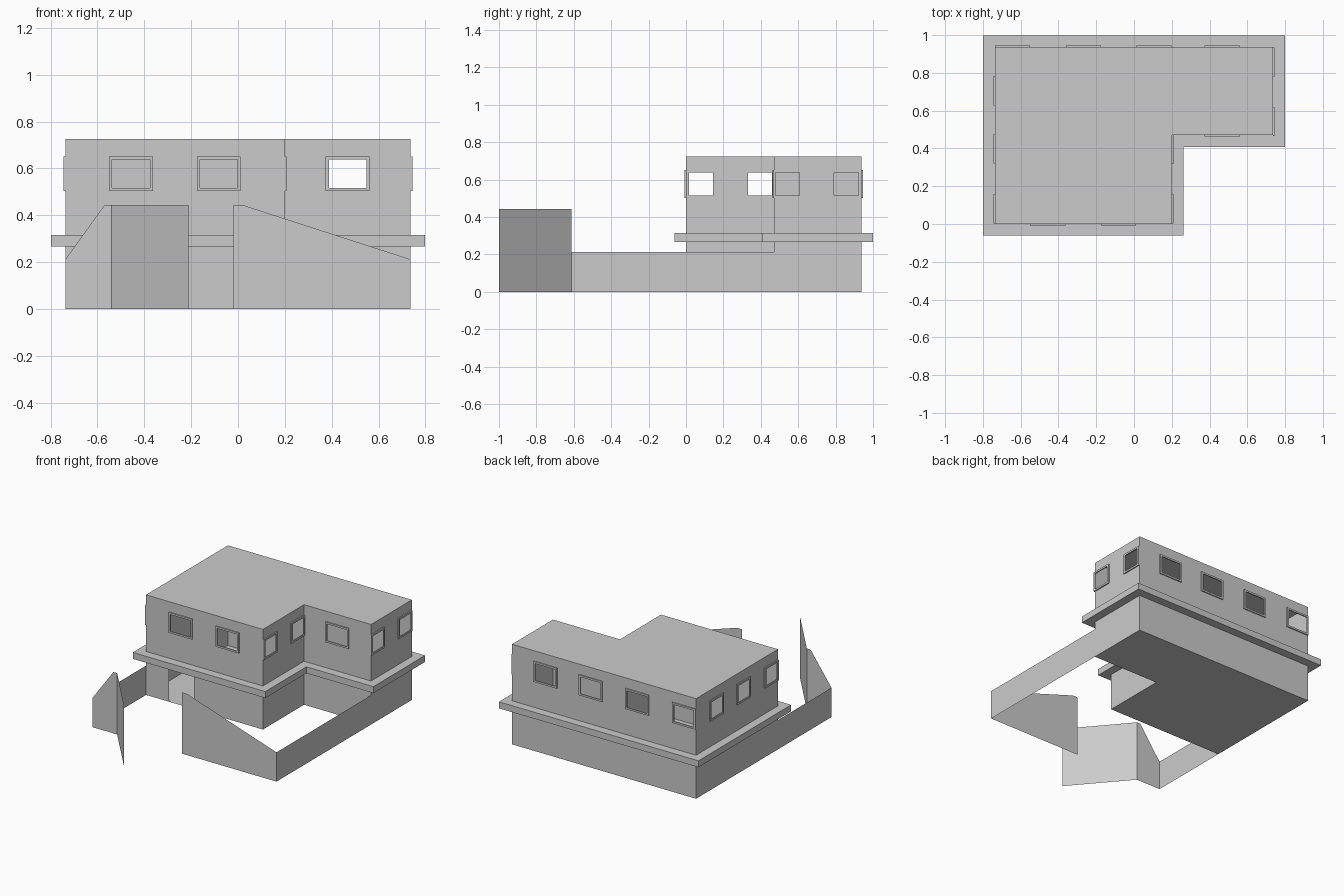
import bpy
from mathutils import Vector

if "Cube" in bpy.data.objects:
    bpy.data.objects.remove(bpy.data.objects["Cube"])

X, NX, NY, BY = 0.737, 0.2, 0.47, 0.937      # footprint: half width, notch corner, depth
ROOF, LOW, TALL = 0.725, 0.212, 0.444
GATE_Y = -0.612
WIN_Z = (0.503, 0.651)
RIM, PROUD = 0.013, 0.008                    # frame border and projection


def make(name, faces):
    """Object from a list of faces, each a list of points."""
    verts, idx = [], []
    for f in faces:
        idx.append(range(len(verts), len(verts) + len(f)))
        verts += [tuple(p) for p in f]
    me = bpy.data.meshes.new(name)
    me.from_pydata(verts, [], [list(i) for i in idx])
    ob = bpy.data.objects.new(name, me)
    bpy.context.collection.objects.link(ob)
    return ob


def footprint(o, z):
    """L-shaped outline pushed outward by o, counter-clockwise."""
    return [Vector(p) for p in ((-X - o, -o, z), (NX + o, -o, z), (NX + o, NY - o, z),
                                (X + o, NY - o, z), (X + o, BY + o, z), (-X - o, BY + o, z))]


def wall(a, b, holes):
    """Upright sheet from a to b with rectangular holes (u0, u1, z0, z1)."""
    d = b - a
    length = d.length
    d.normalize()
    us = sorted({0, length, *[u for h in holes for u in h[:2]]})
    zs = sorted({0, ROOF, *[z for h in holes for z in h[2:]]})
    out = []
    for u0, u1 in zip(us, us[1:]):
        for z0, z1 in zip(zs, zs[1:]):
            u, z = (u0 + u1) / 2, (z0 + z1) / 2
            if not any(h[0] < u < h[1] and h[2] < z < h[3] for h in holes):
                out.append([a + d * p + Vector((0, 0, q))
                            for p, q in ((u0, z0), (u1, z0), (u1, z1), (u0, z1))])
    return out


def frame(a, d, c, w):
    """Raised window surround centred at distance c along a wall."""
    n = Vector((d.y, -d.x, 0)) * PROUD

    def ring(r, out):
        u0, u1, z0, z1 = c - w / 2 + r, c + w / 2 - r, WIN_Z[0] + r, WIN_Z[1] - r
        return [a + d * p + Vector((0, 0, q)) + n * out
                for p, q in ((u0, z0), (u1, z0), (u1, z1), (u0, z1))]
    rings = [ring(0, 0), ring(0, 1), ring(RIM, 1), ring(RIM, 0)]
    return [[r[i], r[(i + 1) % 4], s[(i + 1) % 4], s[i]]
            for r, s in zip(rings, rings[1:]) for i in range(4)]


# Hollow house shell; window centres per wall, as x or y coordinates
windows = [(-0.457, -0.082), (0.08, 0.395), (0.468,), (0.543, 0.857),
           (0.468, 0.105, -0.267, -0.643), (0.705, 0.397, 0.08)]
base = footprint(0, 0)
shell = [footprint(0, 0)[::-1], footprint(0, ROOF)]
for i, centres in enumerate(windows):
    a, b = base[i], base[(i + 1) % 6]
    d = (b - a).normalized()
    axis = i % 2
    w = 0.155 if axis else 0.187
    holes, trim = [], []
    for c in centres:
        u = abs(c - a[axis])
        holes.append((u - w / 2 + RIM, u + w / 2 - RIM, WIN_Z[0] + RIM, WIN_Z[1] - RIM))
        trim += frame(a, d, u, w)
    if i == 0:                               # doorway behind the gate
        holes.append((0.185, 0.385, 0, 0.25))
    shell += wall(a, b, holes)
    make("window_frames_%d" % (i + 1), trim)
make("house_shell", shell)

# Ledge running around the house between storeys
ledge = []
rings = [footprint(o, z) for o, z in ((0, 0.268), (0.062, 0.268), (0.062, 0.315), (0, 0.315))]
for r, s in zip(rings, rings[1:]):
    ledge += [[r[i], r[(i + 1) % 6], s[(i + 1) % 6], s[i]] for i in range(6)]
make("ledge", ledge)


# Thin yard walls
def front_panel(name, profile):
    make(name, [[(x, GATE_Y, z) for x, z in profile]])


front_panel("front_wall_left", [(-X, 0), (-0.54, 0), (-0.54, TALL), (-0.57, TALL), (-X, LOW)])
front_panel("front_wall_right", [(-0.02, 0), (X, 0), (X, LOW), (0.02, TALL), (-0.02, TALL)])
for name, x, y in (("side_wall_left", -X, 0), ("side_wall_right", X, NY)):
    make(name, [[(x, GATE_Y, 0), (x, y, 0), (x, y, LOW), (x, GATE_Y, LOW)]])

# Gate swung open
make("gate", [[(-0.54, GATE_Y, 0), (-0.212, -1, 0), (-0.212, -1, TALL), (-0.54, GATE_Y, TALL)]])
